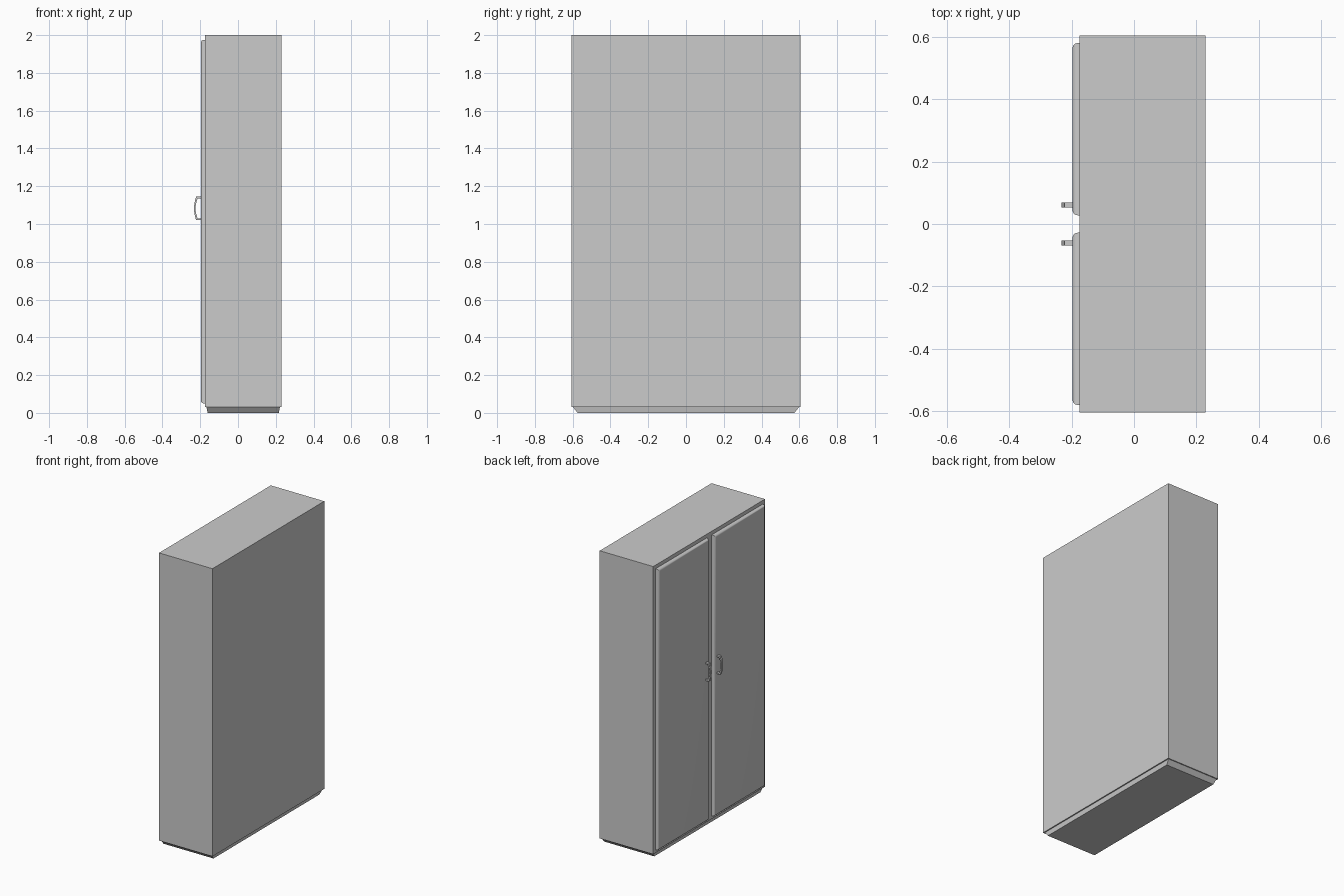
import bpy, bmesh, math

old = bpy.data.objects.get("Cube")
if old:
    bpy.data.objects.remove(old, do_unlink=True)

grey = bpy.data.materials.new("cabinet grey")
grey.use_nodes = True
GREY = (0.6, 0.6, 0.6, 1)
grey.diffuse_color = GREY
grey.node_tree.nodes["Principled BSDF"].inputs["Base Color"].default_value = GREY


def finish(name, bm):
    bmesh.ops.recalc_face_normals(bm, faces=bm.faces)
    mesh = bpy.data.meshes.new(name)
    bm.to_mesh(mesh)
    bm.free()
    obj = bpy.data.objects.new(name, mesh)
    bpy.context.collection.objects.link(obj)
    mesh.materials.append(grey)
    return obj


def box(name, low, high, shape=None):
    bm = bmesh.new()
    bmesh.ops.create_cube(bm, size=1)
    for v in bm.verts:
        v.co = [(a + b) / 2 + c * (b - a) for a, b, c in zip(low, high, v.co)]
    if shape:
        shape(bm)
    return finish(name, bm)


def taper(bm):
    # Draw the underside inward, mostly at the two ends
    for v in bm.verts:
        if v.co.z < 0.01:
            v.co.x -= math.copysign(0.006, v.co.x)
            v.co.y -= math.copysign(0.024, v.co.y)


def round_front(bm):
    # Round the four edges around the outer face of a door
    front = min(v.co.x for v in bm.verts)
    edges = [e for e in bm.edges if all(v.co.x < front + 0.001 for v in e.verts)]
    bmesh.ops.bevel(bm, geom=edges, offset=0.016, segments=4, profile=0.5,
                    affect='EDGES')


def handle(name, y):
    # Bowed C-shaped pull: outer and inner arcs joined into one profile
    outer = [(-0.19, 1.02), (-0.222, 1.02)]
    inner = [(-0.19, 1.03), (-0.214, 1.03)]
    for i in range(1, 8):
        t = i / 8
        bow = 0.011 * math.sin(math.pi * t)
        outer.append((-0.222 - bow, 1.02 + 0.125 * t))
        inner.append((-0.214 - bow, 1.03 + 0.105 * t))
    outer += [(-0.222, 1.145), (-0.19, 1.145)]
    inner += [(-0.214, 1.135), (-0.19, 1.135)]
    bm = bmesh.new()
    a = [bm.verts.new((x, y - 0.008, z)) for x, z in outer]
    b = [bm.verts.new((x, y - 0.008, z)) for x, z in inner]
    faces = [bm.faces.new((a[i], a[i + 1], b[i + 1], b[i]))
             for i in range(len(a) - 1)]
    ext = bmesh.ops.extrude_face_region(bm, geom=faces, use_keep_orig=True)
    for v in ext["geom"]:
        if isinstance(v, bmesh.types.BMVert):
            v.co.y += 0.016
    return finish(name, bm)


# Carcass and tapered plinth
box("cabinet_body", (-0.175, -0.605, 0.03), (0.23, 0.605, 2))
box("plinth", (-0.167, -0.598, 0), (0.222, 0.598, 0.03), taper)

# Pair of doors with pulls
for side, s in (("right", -1), ("left", 1)):
    ys = sorted((s * 0.028, s * 0.58))
    box(side + "_door", (-0.197, ys[0], 0.05), (-0.174, ys[1], 1.975), round_front)
    handle(side + "_door_handle", s * 0.061)
for obj in bpy.data.objects:
    if obj.name.endswith("_door"):
        bpy.ops.object.select_all(action='DESELECT')
        obj.select_set(True)
        bpy.context.view_layer.objects.active = obj
        bpy.ops.object.shade_smooth_by_angle(angle=math.radians(40))
